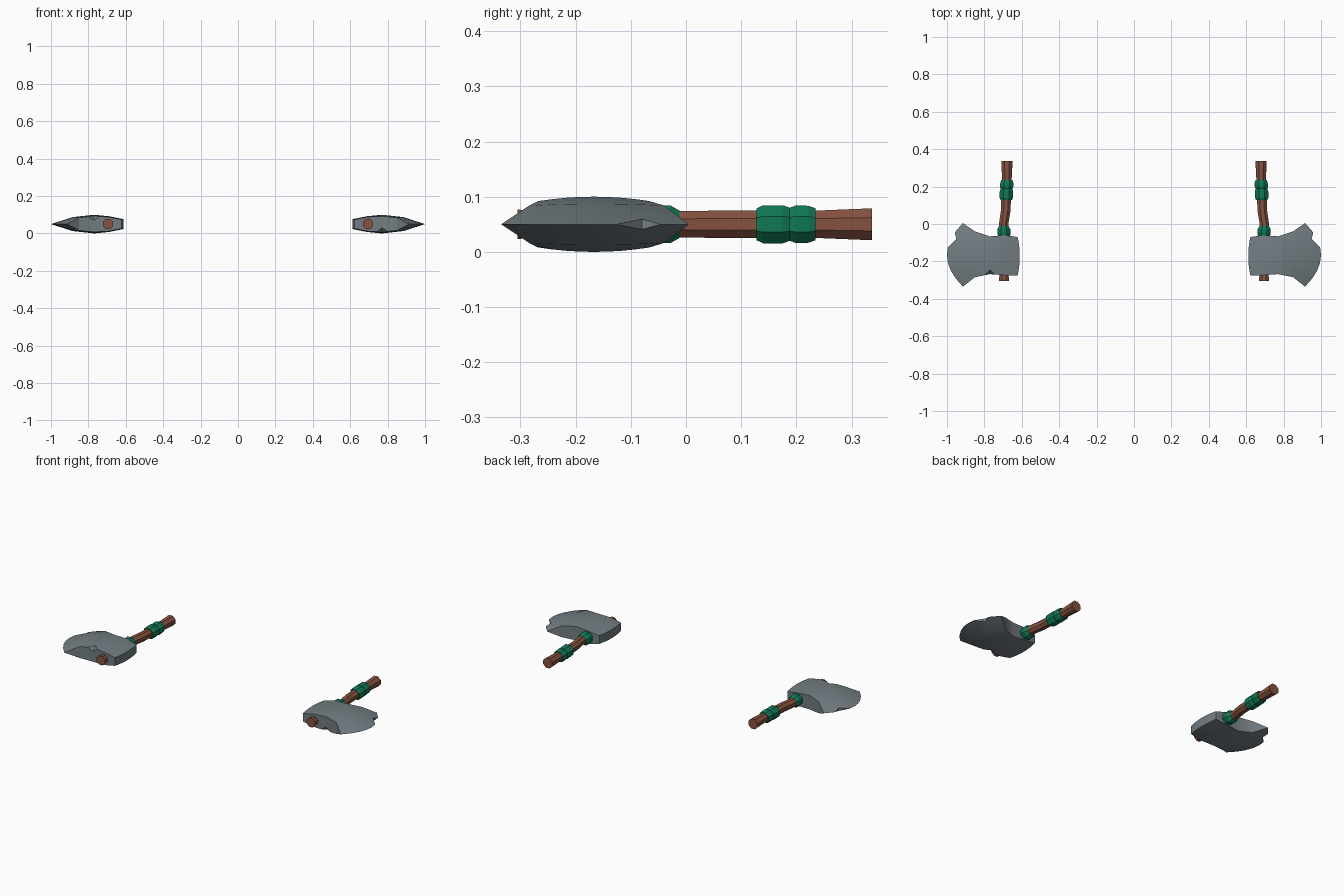
import bpy, bmesh, math
from mathutils import Matrix

if "Cube" in bpy.data.objects:
    bpy.data.objects.remove(bpy.data.objects["Cube"])

ZC = 0.05  # mid height of both axes


def material(name, rgb):
    m = bpy.data.materials.new(name)
    m.diffuse_color = (*rgb, 1)
    m.use_nodes = True
    m.node_tree.nodes["Principled BSDF"].inputs["Base Color"].default_value = m.diffuse_color
    return m


STEEL = material("grey_steel", (0.17, 0.205, 0.225))
WOOD = material("brown_wood", (0.24, 0.085, 0.052))
WRAP = material("green_wrap", (0.005, 0.19, 0.09))


def make_object(name, bm, mat):
    bmesh.ops.recalc_face_normals(bm, faces=bm.faces)
    me = bpy.data.meshes.new(name)
    bm.to_mesh(me)
    bm.free()
    ob = bpy.data.objects.new(name, me)
    bpy.context.collection.objects.link(ob)
    if mat:
        me.materials.append(mat)
    return ob


def tube(name, rings, mat, sides=8):
    """Capped tube along y; each ring is (x, y, radius)."""
    bm = bmesh.new()
    loops = []
    for x, y, r in rings:
        loop = []
        for k in range(sides):
            a = math.tau * (k + 0.5) / sides
            loop.append(bm.verts.new((x + r * 1.12 * math.cos(a), y,
                                      ZC + r * 1.08 * math.sin(a))))
        loops.append(loop)
    for a, b in zip(loops, loops[1:]):
        for k in range(sides):
            n = (k + 1) % sides
            bm.faces.new((a[k], a[n], b[n], b[k]))
    bm.faces.new(loops[0])
    bm.faces.new(loops[-1])
    return make_object(name, bm, mat)


def hull(name, points):
    bm = bmesh.new()
    for p in points:
        bm.verts.new(p)
    bmesh.ops.convex_hull(bm, input=bm.verts[:])
    return make_object(name, bm, None)


def axe_head():
    # columns: side x, middle x, back y, front y, side and middle half thickness
    cols = [(0.622, 0.611, -0.070, -0.275, 0.024, 0.026),
            (0.690, 0.690, -0.060, -0.274, 0.038, 0.042),
            (0.770, 0.770, -0.066, -0.268, 0.042, 0.050),
            (0.850, 0.885, -0.040, -0.284, 0.034, 0.037),
            (0.915, 1.000, 0.005, -0.335, 0.0, 0.0)]
    n = 8
    bm = bmesh.new()
    top, bot = [], []
    for i, (xs, xm, yb, yf, zs, zm) in enumerate(cols):
        t_row, b_row = [], []
        for j in range(n + 1):
            t = j / n
            f = 1 - (2 * t - 1) ** 2
            x, y, h = xs + (xm - xs) * f, yb + (yf - yb) * t, zs + (zm - zs) * f
            v = bm.verts.new((x, y, ZC + h))
            t_row.append(v)
            b_row.append(bm.verts.new((x, y, ZC - h)) if h > 0 else v)
        top.append(t_row)
        bot.append(b_row)
    for i in range(len(cols) - 1):
        for j in range(n):
            for g in (top, bot):
                bm.faces.new((g[i][j], g[i + 1][j], g[i + 1][j + 1], g[i][j + 1]))
        for j in (0, n):  # front and back side walls
            ring = [top[i][j], top[i + 1][j], bot[i + 1][j], bot[i][j]]
            bm.faces.new(list(dict.fromkeys(ring)))
    for j in range(n):  # blunt end
        bm.faces.new((top[0][j], top[0][j + 1], bot[0][j + 1], bot[0][j]))
    head = make_object("axe_head_right", bm, STEEL)

    # chips in the cutting edge and in the lower front edge
    edge_chip = hull("edge_chip", [(x, y, z) for z in (-0.05, 0.15)
                                   for x, y in ((0.95, -0.08), (0.97, 0.0075), (1.04, -0.17))])
    side_chip = hull("side_chip", [(0.77, -0.218, -0.022), (0.77, -0.293, 0.056),
                                   (0.71, -0.2805, -0.007), (0.83, -0.2805, -0.007)])
    cutters = (edge_chip, side_chip)
    for c in cutters:
        c.hide_render = True
        mod = head.modifiers.new("chip", "BOOLEAN")
        mod.operation = "DIFFERENCE"
        mod.solver = "EXACT"
        mod.object = c
    dg = bpy.context.evaluated_depsgraph_get()
    me = bpy.data.meshes.new_from_object(head.evaluated_get(dg))
    head.modifiers.clear()
    head.data = me
    me.materials.clear()
    me.materials.append(STEEL)
    me.polygons.foreach_set("material_index", [0] * len(me.polygons))
    for c in cutters:
        bpy.data.objects.remove(c)
    bpy.ops.object.select_all(action="DESELECT")
    head.select_set(True)
    bpy.context.view_layer.objects.active = head
    bpy.ops.object.shade_smooth_by_angle(angle=math.radians(25))
    return head


# right axe: head, slightly bent handle, grip wrap, neck wrap
parts = [
    axe_head(),
    tube("handle_right", [(0.695, -0.305, 0.027), (0.695, -0.27, 0.023),
                          (0.697, 0.0, 0.024), (0.686, 0.07, 0.025),
                          (0.684, 0.13, 0.025), (0.680, 0.24, 0.025),
                          (0.679, 0.337, 0.029)], WOOD),
    tube("grip_wrap_right", [(0.683, 0.128, 0.029), (0.683, 0.140, 0.0345),
                             (0.682, 0.176, 0.0345), (0.682, 0.188, 0.030),
                             (0.681, 0.200, 0.0345), (0.680, 0.222, 0.0335),
                             (0.680, 0.235, 0.029)], WRAP),
    tube("neck_wrap_right", [(0.695, -0.075, 0.030), (0.695, -0.045, 0.0345),
                             (0.696, -0.028, 0.034), (0.697, -0.012, 0.025)], WRAP),
]

# left axe: the same one turned over about the y axis
turn = Matrix.Translation((0, 0, 2 * ZC)) @ Matrix.Rotation(math.pi, 4, "Y")
for ob in parts:
    copy = ob.copy()
    copy.data = ob.data.copy()
    copy.data.transform(turn)
    copy.name = ob.name.replace("right", "left")
    bpy.context.collection.objects.link(copy)
